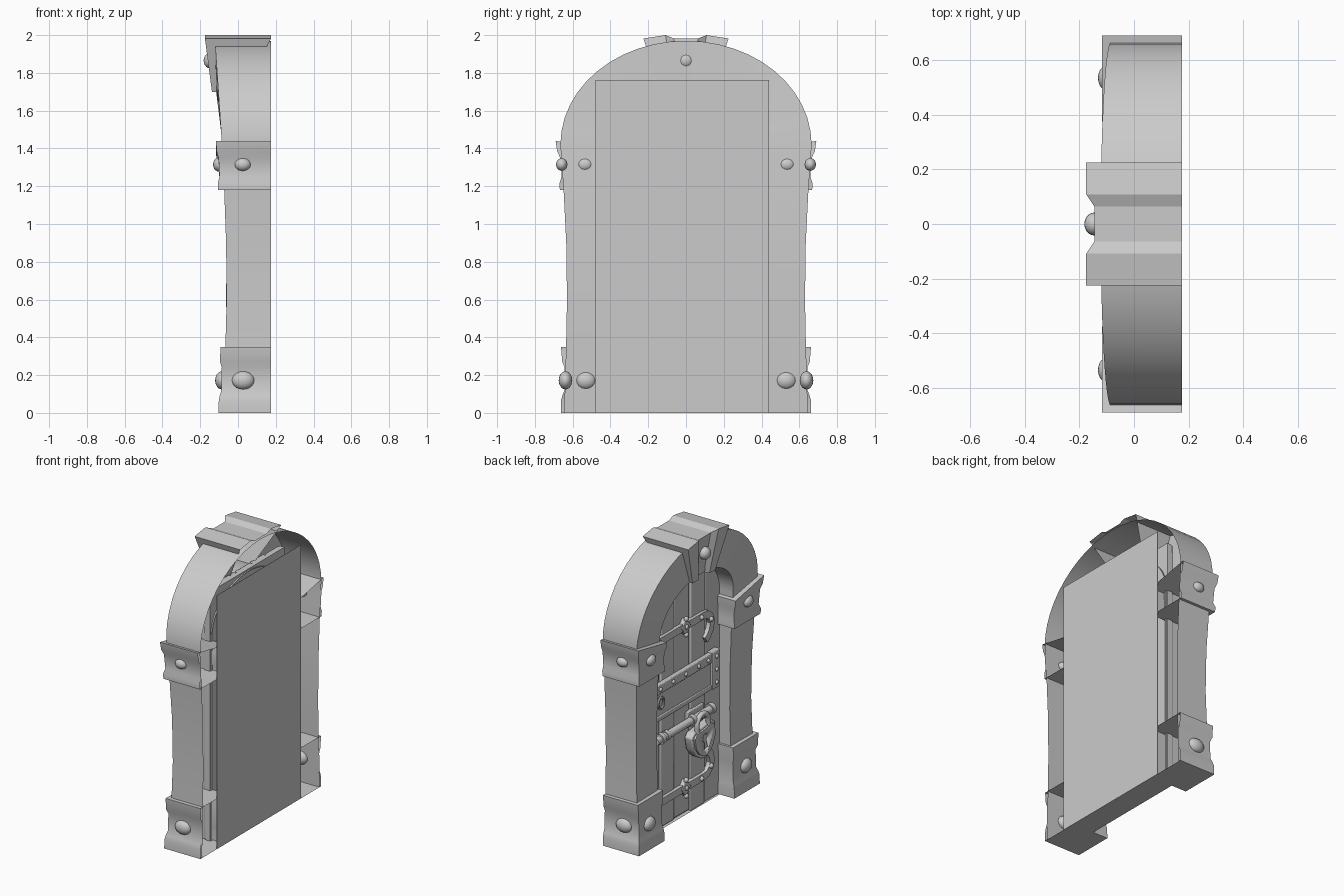
import bpy, bmesh, math
from mathutils import Vector, Matrix

if "Cube" in bpy.data.objects:
    bpy.data.objects.remove(bpy.data.objects["Cube"])

BACK = 0.175


def make(name, verts, faces, smooth=None, recalc=True):
    me = bpy.data.meshes.new(name)
    me.from_pydata([tuple(v) for v in verts], [], faces)
    if recalc:
        bm = bmesh.new()
        bm.from_mesh(me)
        bmesh.ops.recalc_face_normals(bm, faces=bm.faces)
        bm.to_mesh(me)
        bm.free()
    ob = bpy.data.objects.new(name, me)
    bpy.context.collection.objects.link(ob)
    if smooth:
        bpy.ops.object.select_all(action='DESELECT')
        ob.select_set(True)
        bpy.context.view_layer.objects.active = ob
        bpy.ops.object.shade_smooth_by_angle(angle=math.radians(smooth))
    return ob


def loft(name, rings, cap=False, closed=False, smooth=30):
    n = len(rings[0])
    verts = [v for r in rings for v in r]
    faces = []
    for i in range(len(rings) - 1):
        for j in range(n if closed else n - 1):
            k = (j + 1) % n
            faces.append((i*n + j, i*n + k, (i+1)*n + k, (i+1)*n + j))
    if cap:
        faces += [tuple(range(n)), tuple(range((len(rings)-1)*n, len(rings)*n))]
    return make(name, verts, faces, smooth)


def prism(name, pts, x0, x1, bevel=0.0):
    """Extrude a y,z outline from x0 to x1."""
    ob = loft(name, [[(x, y, z) for y, z in pts] for x in (x0, x1)], True, True)
    if bevel:
        m = ob.modifiers.new("edge", 'BEVEL')
        m.width, m.segments = bevel, 2
    return ob


def box(name, x0, x1, y0, y1, z0, z1, bevel=0.0):
    return prism(name, [(y0, z0), (y1, z0), (y1, z1), (y0, z1)], x0, x1, bevel)


def ribbon(name, path, w, x0, x1):
    """Flat iron strap following a y,z path."""
    p = [Vector(q) for q in path]
    left, right = [], []
    for i, q in enumerate(p):
        d = (p[min(i+1, len(p)-1)] - p[max(i-1, 0)]).normalized()
        nrm = Vector((-d.y, d.x)) * w / 2
        left.append(q + nrm)
        right.append(q - nrm)
    rings = [[(x0, *a), (x1, *a), (x1, *b), (x0, *b)] for a, b in zip(left, right)]
    return loft(name, rings, True, True)


def stud(name, loc, radii, seg=20):
    bm = bmesh.new()
    bmesh.ops.create_uvsphere(bm, u_segments=seg, v_segments=seg // 2, radius=1)
    bmesh.ops.transform(bm, verts=bm.verts,
                        matrix=Matrix.Translation(loc) @ Matrix.Diagonal((*radii, 1)))
    verts = [v.co.copy() for v in bm.verts]
    faces = [[v.index for v in f.verts] for f in bm.faces]
    bm.free()
    return make(name, verts, faces, 60)


def tube(name, path, r, seg=14):
    p = [Vector(q) for q in path]
    rings = []
    for i, q in enumerate(p):
        d = (p[min(i+1, len(p)-1)] - p[max(i-1, 0)]).normalized()
        a = Vector((1, 0, 0))
        b = d.cross(a).normalized()
        rings.append([q + r*(math.cos(t)*a + math.sin(t)*b)
                      for t in (2*math.pi*k/seg for k in range(seg))])
    return loft(name, rings, True, True, 40)


# Hollow frame: two pillars joined by the leaning arch, open at the back
half = [(.645, .40, 0, -.075), (.635, .40, .34, -.067), (.63, .40, .6, -.06), (.634, .40, .9, -.063),
        (.648, .40, 1.18, -.073), (.66, .40, 1.34, -.082)]
stations = [((yo, z), (yi, z), xf) for yo, yi, z, xf in half]
for k in range(25):
    t = math.pi * k / 24
    c, s = math.cos(t), math.sin(t)
    stations.append(((.665*c, 1.42 + .55*s), (.40*c, 1.42 + .30*s), -.085 - .037*s))
stations += [((-yo, z), (-yi, z), xf) for yo, yi, z, xf in reversed(half)]
loft("arch_frame", [[(BACK, *o), (xf, *o), (xf + .004, *i), (.08, *i)] for o, i, xf in stations])

# Grooved stone blocks at the foot and shoulder of each pillar
foot = [(0, .663, -.103), (.06, .663, -.102), (.09, .655, -.097), (.12, .643, -.088),
        (.24, .642, -.086), (.27, .655, -.095), (.35, .662, -.093)]
shoulder = [(1.18, .668, -.106), (1.215, .67, -.107), (1.25, .658, -.098), (1.35, .666, -.103),
            (1.385, .682, -.113), (1.44, .69, -.117)]
for side, s in (("left", 1), ("right", -1)):
    for part, prof, tilt in (("foot", foot, 0), ("shoulder", shoulder, .06)):
        z0, z1 = prof[0][0], prof[-1][0]
        rings = []
        for z, yo, xf in prof:
            zi = z - tilt * (z - z0) / (z1 - z0)
            yi = .385 - (yo - .66) * .3
            rings.append([(BACK, s*yo, z), (xf, s*yo, z), (xf, s*yi, zi), (BACK, s*yi, zi)])
        loft(f"{part}_block_{side}", rings, cap=True, smooth=35)
    stud(f"foot_side_stud_{side}", (.027, s*.638, .172), (.06, .036, .048))
    stud(f"foot_front_stud_{side}", (-.085, s*.53, .172), (.036, .055, .048))
    stud(f"shoulder_side_stud_{side}", (.025, s*.658, 1.315), (.043, .03, .034))
    stud(f"shoulder_front_stud_{side}", (-.1, s*.535, 1.315), (.032, .045, .038))

# Keystone: tapered wedge with a groove down its front and over its top
section = [(-1, 0), (-.48, 0), (-.28, 1), (.28, 1), (.48, 0), (1, 0)]
def key_z(f, g):
    return 2.0 - .018*g - (.018 if abs(f) == 1 else 0)
front_top = [(-.175 + .03*g, .226*f, key_z(f, g)) for f, g in section]
front_low = [(-.138 + .024*g, .125*f, 1.7 + .012*g) for f, g in section]
back_top = [(BACK, .226*f, key_z(f, g)) for f, g in section]
back_low = [(.02, .125*f, 1.7 + .012*g) for f, g in section]
key = loft("keystone", [back_top, front_top, front_low, back_low], smooth=20)
for s in (0, -1):
    make("keystone_cheek", [back_top[s], front_top[s], front_low[s], back_low[s]], [(0, 1, 2, 3)])
stud("keystone_stud", (-.146, 0, 1.865), (.036, .042, .042))

# Door: plain back sheet, planks and bottom board
box("back_panel", .172, BACK, -.48, .44, 0, 1.762)
planks = [(-.41, -.235, .022, 0), (-.23, -.075, .016, .0), (-.065, .10, .02, .015),
          (.105, .25, .016, .01), (.255, .41, .024, .0)]
for i, (y0, y1, x, z0) in enumerate(planks):
    box(f"plank_{i}", x, .06, y0, y1, z0, 1.73, .008)
box("door_core", .04, .07, -.41, .41, 0, 1.73)
make("door_underside", [(.012, -.39, 0), (BACK, -.48, 0), (BACK, .44, 0), (.012, .39, 0)], [(0, 1, 2, 3)])

# Hinge straps with hooked ends, diamond bosses and nails
hook = [(.39, 0), (-.19, 0), (-.235, -.008), (-.268, -.035), (-.283, -.075),
        (-.272, -.125), (-.245, -.16), (-.215, -.18)]
for name, zc, s in (("upper", 1.32, 1), ("lower", .2, -1)):
    ribbon(f"{name}_hinge", [(y, zc + s*d) for y, d in hook], .05, -.006, .03)
    prism(f"{name}_hinge_diamond", [(.06, zc), (.01, zc+.06), (-.04, zc), (.01, zc-.06)], -.012, .03, .004)
    for k, (y, dz) in enumerate([(.3, 0), (.01, 0), (.01, .055), (.01, -.055), (-.16, 0), (-.265, -.05*s)]):
        stud(f"{name}_hinge_nail_{k}", (-.009, y, zc + dz), (.016, .017, .017), 12)

# Riveted iron hatch in the middle of the door
box("hatch_plate", -.002, .03, -.31, .36, .79, 1.01, .004)
box("hatch_top_strip", -.014, .02, -.33, .37, .965, 1.03, .005)
box("hatch_bottom_strip", -.01, .02, -.33, .37, .775, .81, .005)
box("hatch_end_strip", -.022, .02, -.345, -.265, .78, 1.04, .005)
for k, y in enumerate((.3, .16, .02, -.12, -.225)):
    stud(f"hatch_nail_{k}", (-.014, y, .997), (.013, .015, .015), 12)
for k, z in enumerate((.82, .91, 1.0)):
    stud(f"hatch_end_nail_{k}", (-.022, -.305, z), (.013, .015, .015), 12)
tube("hatch_pull", [(-.025, .31 + .03*math.cos(t), .91 + .04*math.sin(t))
                    for t in (2*math.pi*k/16 for k in range(17))], .009, 8)

# Sliding bolt with collars
tube("bolt_rod", [(-.018, .36, .655), (-.018, -.27, .655)], .026)
for k, (y, r) in enumerate([(.3, .037), (.24, .033), (-.25, .036), (-.04, .036)]):
    tube(f"bolt_collar_{k}", [(-.015, y + .016, .655), (-.015, y - .016, .655)], r)
box("bolt_bracket", -.002, .03, -.2, -.02, .60, .71, .005)

# Padlock hanging from the bolt
ang, pc = math.radians(-7), Vector((-.13, .49))
def lock_pt(y, z):
    return (pc.x + y*math.cos(ang) - z*math.sin(ang), pc.y + y*math.sin(ang) + z*math.cos(ang))
right = [(.10, .10), (.13, .075), (.125, -.01), (.09, -.075), (.04, -.115)]
shield = right + [(0, -.128)] + [(-y, z) for y, z in reversed(right)]
prism("padlock_body", [lock_pt(*p) for p in shield], -.05, .008, .008)
face = prism("padlock_face", [lock_pt(y*.84, z*.84) for y, z in shield], -.062, -.045)
hole = [(.03*math.cos(t), .02 + .03*math.sin(t)) for t in
        (math.radians(-60 + 300*k/14) for k in range(15))] + [(-.026, -.06), (.026, -.06)]
cut = prism("keyhole_cutter", [lock_pt(*p) for p in hole], -.09, -.052)
cut.hide_render = True
cut.hide_viewport = True
b = face.modifiers.new("keyhole", 'BOOLEAN')
b.operation, b.object, b.solver = 'DIFFERENCE', cut, 'EXACT'
arc = [(.062, .08)] + [(.062*math.cos(math.pi*k/12), .125 + .065*math.sin(math.pi*k/12))
                       for k in range(13)] + [(-.062, .08)]
tube("padlock_shackle", [(-.047, *lock_pt(*p)) for p in arc], .017)
